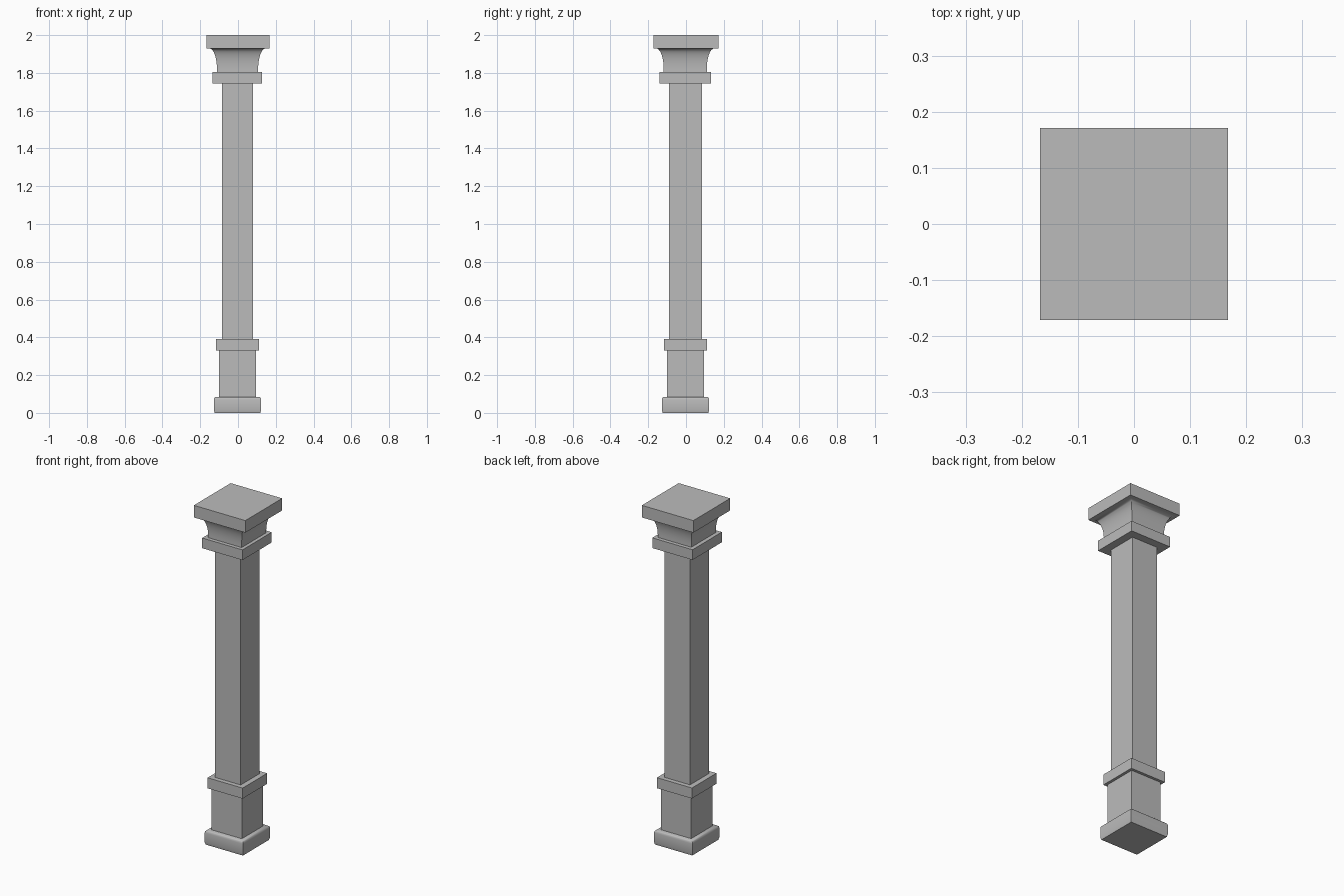
import bpy
import bmesh
import math

if "Cube" in bpy.data.objects:
    bpy.data.objects.remove(bpy.data.objects["Cube"], do_unlink=True)

stone = bpy.data.materials.new("grey stone")
stone.use_nodes = True
GREY = (0.5, 0.5, 0.5, 1)
stone.diffuse_color = GREY
stone.node_tree.nodes["Principled BSDF"].inputs["Base Color"].default_value = GREY


def square_stack(name, profile, center=(-0.0025, -0.0025), smooth=False):
    """Closed rectangular solid from (half width, half depth, height) rings."""
    bm = bmesh.new()
    rings = []
    for w, d, z in profile:
        rings.append([bm.verts.new((center[0] + sx * w, center[1] + sy * d, z))
                      for sx, sy in ((-1, -1), (1, -1), (1, 1), (-1, 1))])
    for low, high in zip(rings, rings[1:]):
        for i in range(4):
            j = (i + 1) % 4
            bm.faces.new((low[i], low[j], high[j], high[i]))
    bm.faces.new(rings[0][::-1])
    bm.faces.new(rings[-1])
    mesh = bpy.data.meshes.new(name)
    bm.to_mesh(mesh)
    bm.free()
    mesh.materials.append(stone)
    obj = bpy.data.objects.new(name, mesh)
    bpy.context.collection.objects.link(obj)
    if smooth:
        bpy.ops.object.select_all(action='DESELECT')
        obj.select_set(True)
        bpy.context.view_layer.objects.active = obj
        bpy.ops.object.shade_smooth_by_angle(angle=math.radians(50))
    return obj


def block(name, w, d, z0, z1, center=(-0.0025, -0.0025)):
    return square_stack(name, [(w, d, z0), (w, d, z1)], center)


# Foot with a softened top edge
square_stack("foot", [(0.121, 0.121, 0), (0.125, 0.125, 0.015), (0.125, 0.125, 0.07),
                      (0.123, 0.123, 0.079), (0.117, 0.117, 0.084)], smooth=True)

# Pedestal, its collar and the shaft
block("pedestal", 0.098, 0.098, 0.084, 0.33)
block("lower_collar", 0.114, 0.114, 0.33, 0.392)
block("shaft", 0.083, 0.087, 0.392, 1.745)

# Collar, flared bell and top slab
block("upper_collar", 0.131, 0.136, 1.745, 1.805, (-0.004, -0.004))
bell = [(0.109, 0.114, 1.805)]
STEPS = 10
for i in range(STEPS + 1):
    a = math.pi / 2 * i / STEPS
    flare = 0.039 * (1 - math.cos(a))
    bell.append((0.109 + flare, 0.114 + flare, 1.82 + 0.109 * math.sin(a)))
square_stack("bell", bell, (-0.0025, -0.004), smooth=True)
block("top_slab", 0.1675, 0.171, 1.929, 2.0, (0, 0))
